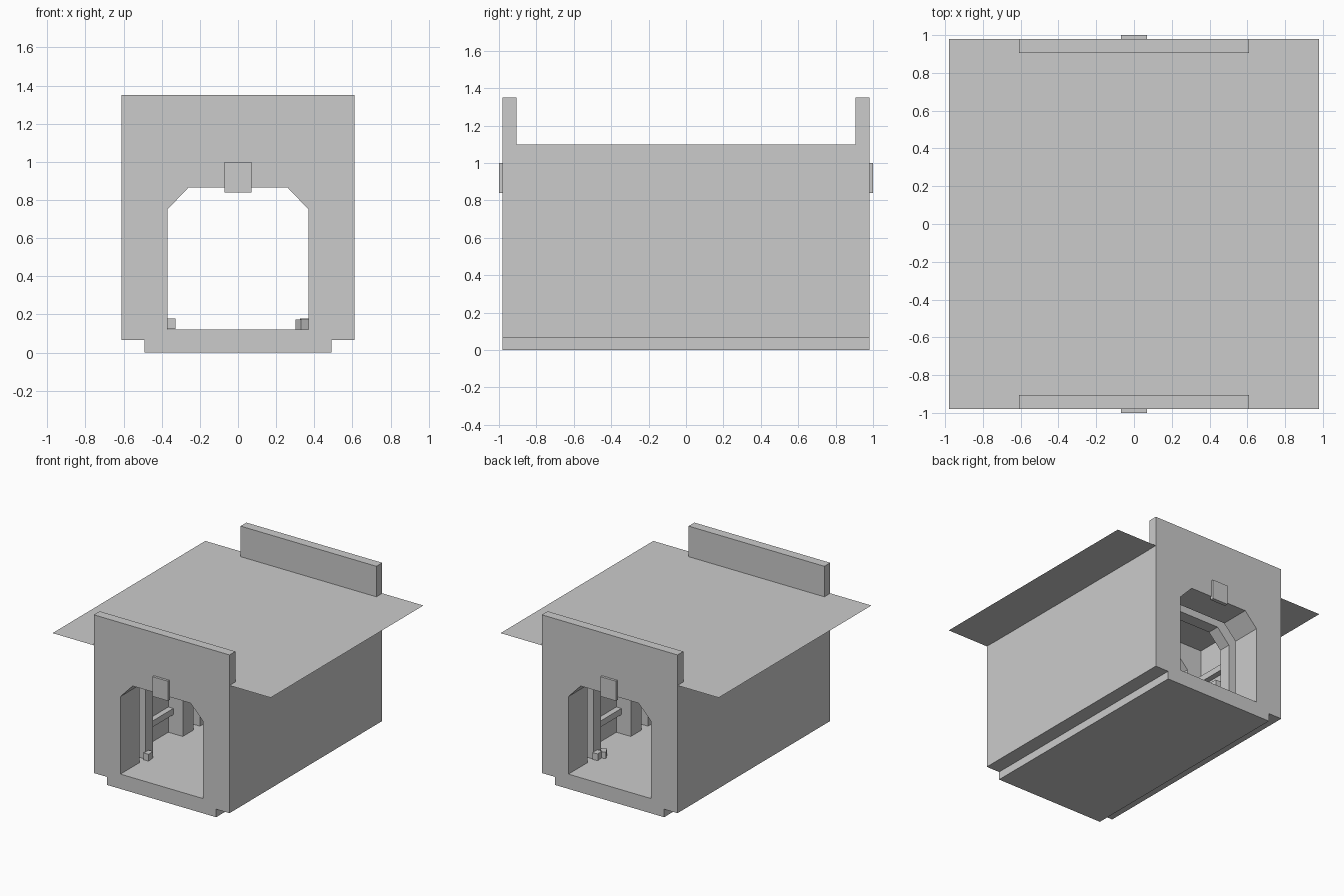
import bpy
import bmesh
from mathutils import Matrix

cube = bpy.data.objects.get("Cube")
if cube:
    bpy.data.objects.remove(cube, do_unlink=True)

grey = bpy.data.materials.new("plain grey")
grey.use_nodes = True
grey.diffuse_color = (0.6, 0.6, 0.6, 1)
grey.node_tree.nodes["Principled BSDF"].inputs["Base Color"].default_value = (0.6, 0.6, 0.6, 1)


def finish(name, bm):
    bmesh.ops.recalc_face_normals(bm, faces=bm.faces)
    mesh = bpy.data.meshes.new(name)
    bm.to_mesh(mesh)
    bm.free()
    mesh.materials.append(grey)
    obj = bpy.data.objects.new(name, mesh)
    bpy.context.collection.objects.link(obj)
    return obj


def box(name, center, size, turn=0):
    bm = bmesh.new()
    bmesh.ops.create_cube(bm, size=1, matrix=Matrix.Translation(center)
                          @ Matrix.Rotation(turn, 4, 'Z')
                          @ Matrix.Diagonal((*size, 1)))
    return finish(name, bm)


def mirrored(half):
    """Close a right-hand (x, z) outline with its mirror image."""
    return half + [(-x, z) for x, z in reversed(half)]


def ring(name, outer, hole, y0, y1):
    """Extrude the area between two outlines along y."""
    bm = bmesh.new()
    for outline in (outer, hole):
        verts = [bm.verts.new((x, y0, z)) for x, z in outline]
        for a, b in zip(verts, verts[1:] + verts[:1]):
            bm.edges.new((a, b))
    bmesh.ops.triangle_fill(bm, use_beauty=True, edges=bm.edges[:], normal=(0, -1, 0))
    out = bmesh.ops.extrude_face_region(bm, geom=bm.faces[:], use_keep_orig=True)
    moved = [g for g in out["geom"] if isinstance(g, bmesh.types.BMVert)]
    bmesh.ops.translate(bm, verts=moved, vec=(0, y1 - y0, 0))
    bmesh.ops.dissolve_limit(bm, angle_limit=0.01, verts=bm.verts[:], edges=bm.edges[:])
    return finish(name, bm)


def body_outline(top):
    return mirrored([(0.49, 0), (0.49, 0.065), (0.61, 0.065), (0.61, top)])


FLOOR = 0.12
opening = mirrored([(0.37, FLOOR), (0.37, 0.75), (0.26, 0.865)])
cavity = mirrored([(0.5, FLOOR), (0.5, 0.96)])
cavity_low = mirrored([(0.5, FLOOR - 0.02), (0.5, 0.96)])

# Hollow main body
ring("main_body", body_outline(1.1), cavity, -0.735, 0.735)

# End walls with parapet, deep doorway and keystone plate
for side, label in ((-1, "front"), (1, "back")):
    ring(label + "_end_wall", body_outline(1.35), opening,
         *sorted((side * 0.905, side * 0.98)))
    ring(label + "_doorway", body_outline(1.1), opening,
         *sorted((side * 0.735, side * 0.905)))
    box(label + "_keystone", (0, side * 0.985, 0.92), (0.14, 0.03, 0.16))

# Inner arch ribs
for i, (y, w) in enumerate(((-0.61, 0.1), (-0.11, 0.14), (0.11, 0.14), (0.61, 0.1))):
    ring(f"arch_rib_{i + 1}", cavity_low, opening, y - w / 2, y + w / 2)

# Wall rails and small wall boxes between the ribs
for side, label in ((1, "left"), (-1, "right")):
    for z in (0.3, 0.68):
        box(f"{label}_wall_rail", (side * 0.48, 0, z), (0.05, 1.46, 0.05))
    for y in (-0.36, 0.36):
        box(f"{label}_wall_box", (side * 0.47, y, 0.55), (0.07, 0.14, 0.06))

# Loose blocks on the floor
for x, y, z, s, turn in ((-0.352, -0.65, 0.15, 0.045, 0.05),
                         (0.35, 0.64, 0.15, 0.045, 0.1),
                         (0.335, 0.58, 0.145, 0.045, 0.5)):
    box("floor_block", (x, y, z), (s, s * 1.4, 0.055), turn)

# Thin flat roof sheet
bm = bmesh.new()
bmesh.ops.create_grid(bm, x_segments=1, y_segments=1, size=0.98,
                      matrix=Matrix.Translation((0, 0, 1.102)))
finish("roof_sheet", bm)
